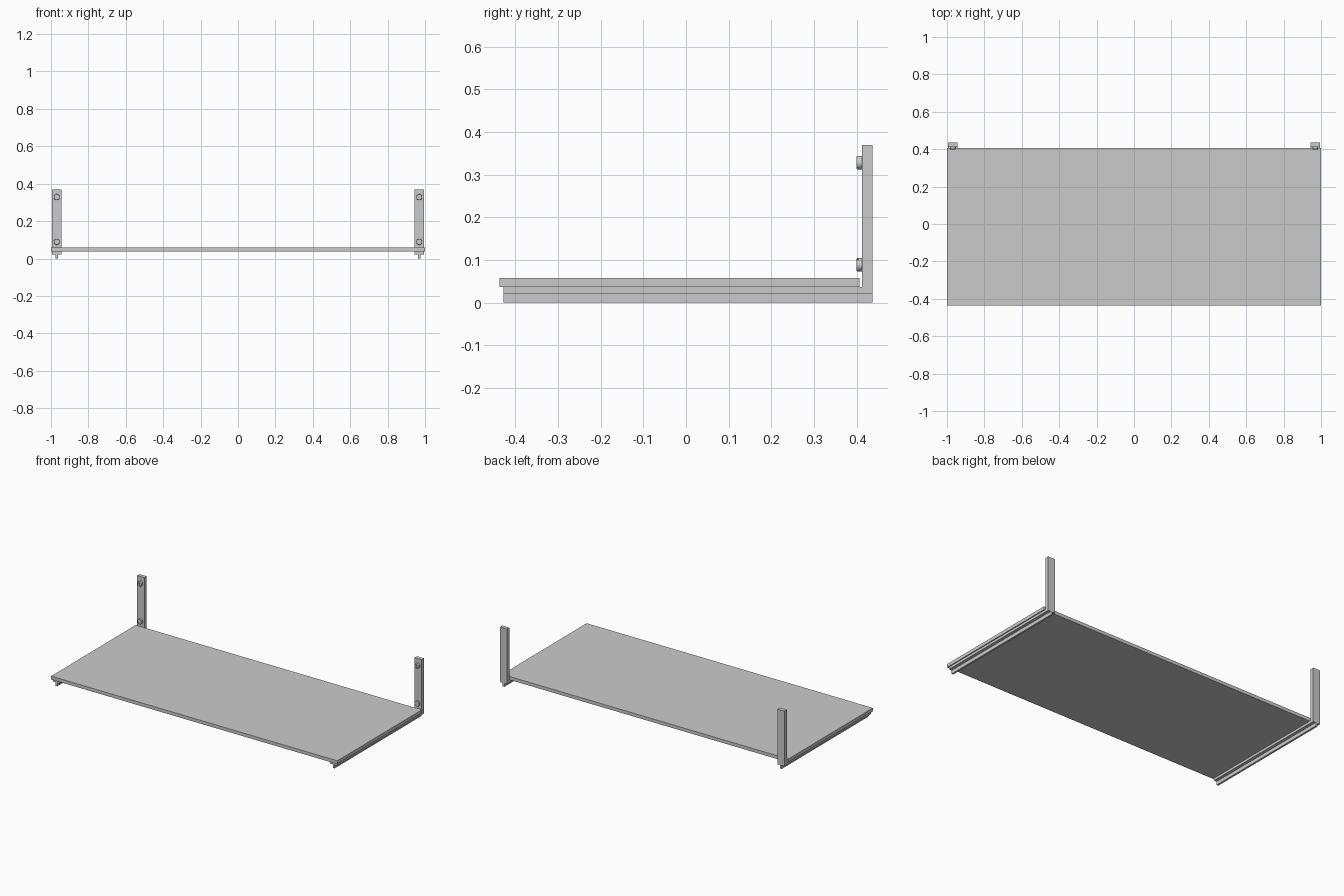
import bpy, bmesh, math
from mathutils import Matrix

if "Cube" in bpy.data.objects:
    bpy.data.objects.remove(bpy.data.objects["Cube"])


def box(name, x, y, z):
    """Box from (min, max) ranges."""
    bm = bmesh.new()
    bmesh.ops.create_cube(bm, size=1)
    for v in bm.verts:
        for i, (lo, hi) in enumerate((x, y, z)):
            v.co[i] = lo + (v.co[i] + 0.5) * (hi - lo)
    me = bpy.data.meshes.new(name)
    bm.to_mesh(me)
    bm.free()
    ob = bpy.data.objects.new(name, me)
    bpy.context.collection.objects.link(ob)
    return ob


def extrude_profile(name, pts, x0, x1):
    """Extrude a (y, z) profile along x."""
    bm = bmesh.new()
    face = bm.faces.new([bm.verts.new((x0, y, z)) for y, z in pts])
    ext = bmesh.ops.extrude_face_region(bm, geom=[face])
    verts = [g for g in ext["geom"] if isinstance(g, bmesh.types.BMVert)]
    bmesh.ops.translate(bm, verts=verts, vec=(x1 - x0, 0, 0))
    bmesh.ops.recalc_face_normals(bm, faces=bm.faces)
    me = bpy.data.meshes.new(name)
    bm.to_mesh(me)
    bm.free()
    ob = bpy.data.objects.new(name, me)
    bpy.context.collection.objects.link(ob)
    return ob


def screw(name, x, z, angle):
    """Rounded slotted screw head facing the front."""
    bpy.ops.mesh.primitive_cylinder_add(vertices=32, radius=0.016, depth=0.014,
                                        location=(x, 0.4065, z),
                                        rotation=(math.pi / 2, 0, 0))
    head = bpy.context.object
    head.name = name
    bev = head.modifiers.new("rounded_rim", 'BEVEL')
    bev.width, bev.segments = 0.003, 3
    bev.limit_method, bev.angle_limit = 'ANGLE', math.radians(60)
    slot = box(name + "_slot_cutter", (-0.02, 0.02), (-0.004, 0.004), (-0.002, 0.002))
    slot.matrix_world = Matrix.Translation((x, 0.4, z)) @ Matrix.Rotation(angle, 4, 'Y')
    slot.hide_render = True
    slot.hide_set(True)
    cut = head.modifiers.new("slot", 'BOOLEAN')
    cut.object, cut.operation, cut.solver = slot, 'DIFFERENCE', 'EXACT'
    bpy.ops.object.shade_smooth_by_angle(angle=math.radians(35))


# Shelf board
box("shelf_board", (-1, 1), (-0.437, 0.407), (0.037, 0.058))

# L-shaped brackets with a stiffening rib below, and two screws each
L = [(-0.428, 0.022), (0.437, 0.022), (0.437, 0.37),
     (0.413, 0.37), (0.413, 0.037), (-0.428, 0.037)]
for side, s in (("left", -1), ("right", 1)):
    cx = s * 0.969
    extrude_profile(side + "_bracket", L, cx - 0.025, cx + 0.025)
    box(side + "_bracket_rib", (cx - 0.006, cx + 0.006), (-0.428, 0.437), (0, 0.022))
    screw(side + "_upper_screw", cx, 0.328, math.radians(60))
    screw(side + "_lower_screw", cx, 0.089, math.radians(-50))
